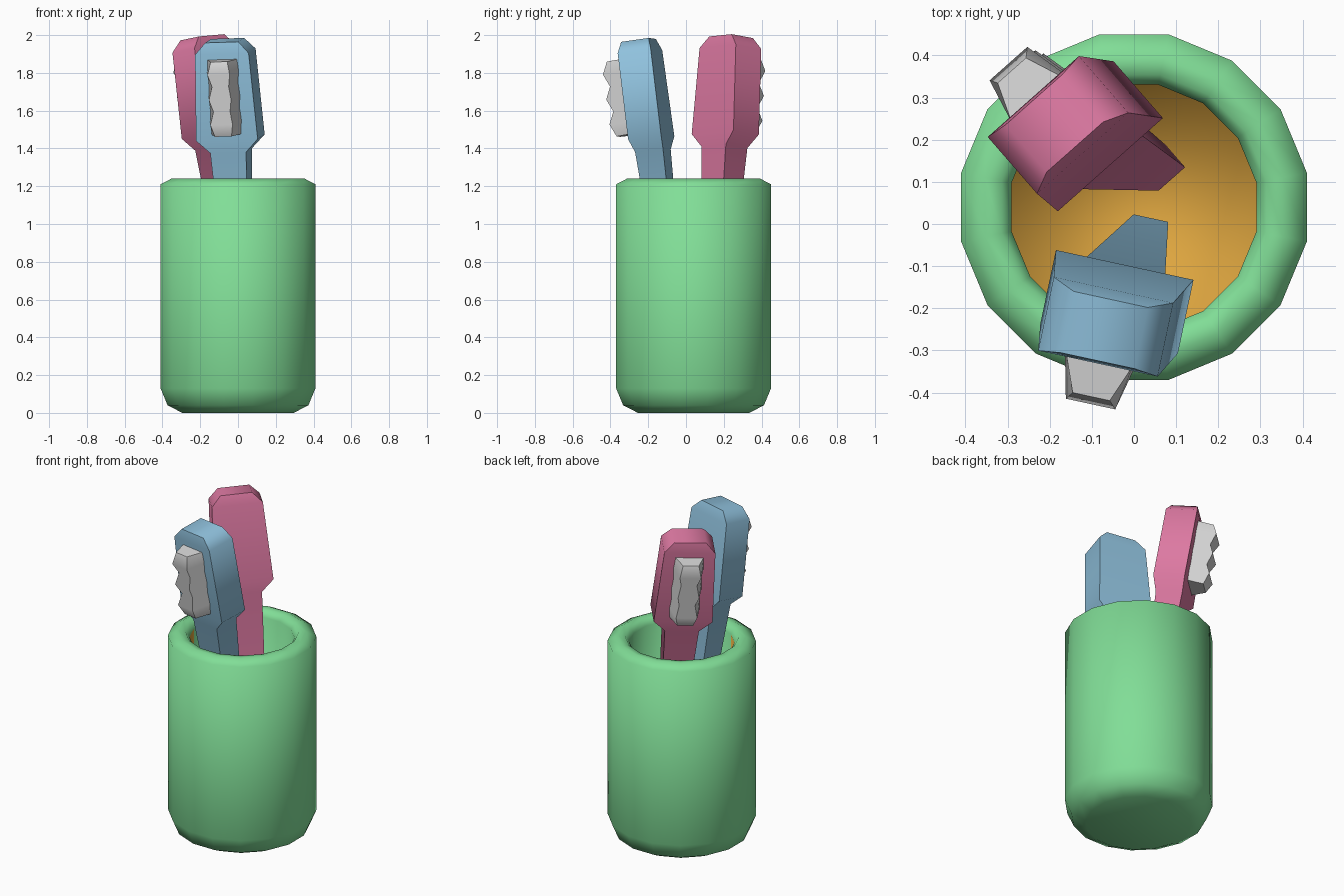
import bpy, bmesh, math
from mathutils import Matrix, Vector

cube = bpy.data.objects.get("Cube")
if cube:
    bpy.data.objects.remove(cube, do_unlink=True)


def material(name, rgb):
    m = bpy.data.materials.new(name)
    m.use_nodes = True
    m.diffuse_color = (*rgb, 1)
    m.node_tree.nodes["Principled BSDF"].inputs["Base Color"].default_value = (*rgb, 1)
    return m


green = material("mint_green", (0.22, 0.73, 0.31))
orange = material("warm_orange", (0.73, 0.38, 0.05))
pink = material("rose_pink", (0.72, 0.19, 0.36))
blue = material("sky_blue", (0.28, 0.54, 0.73))
grey = material("bristle_grey", (0.68, 0.68, 0.68))


def loft(name, rings, mats):
    """Skin a stack of rings and cap both ends."""
    bm = bmesh.new()
    loops = [[bm.verts.new(p) for p in ring] for ring in rings]
    n = len(loops[0])
    for low, high in zip(loops, loops[1:]):
        for i in range(n):
            j = (i + 1) % n
            bm.faces.new((low[i], low[j], high[j], high[i]))
    bm.faces.new(loops[0][::-1])
    bm.faces.new(loops[-1])
    bmesh.ops.recalc_face_normals(bm, faces=bm.faces)
    mesh = bpy.data.meshes.new(name)
    bm.to_mesh(mesh)
    bm.free()
    obj = bpy.data.objects.new(name, mesh)
    bpy.context.collection.objects.link(obj)
    for m in mats:
        mesh.materials.append(m)
    return obj


def smooth(obj, degrees=None):
    bpy.ops.object.select_all(action='DESELECT')
    obj.select_set(True)
    bpy.context.view_layer.objects.active = obj
    if degrees:
        bpy.ops.object.shade_smooth_by_angle(angle=math.radians(degrees))
    else:
        bpy.ops.object.shade_smooth()


# Cup: sixteen-sided hollow turned profile (radius, height)
SIDES = 16
STEP = math.tau / SIDES
FLOOR = 0.12
profile = [(0.30, 0), (0.38, 0.04), (0.418, 0.13), (0.418, 1.21),
           (0.36, 1.24), (0.32, 1.235), (0.296, 1.20), (0.296, FLOOR)]
cup = loft("cup", [[(r * math.cos((i + 0.5) * STEP), r * math.sin((i + 0.5) * STEP), z)
                    for i in range(SIDES)] for r, z in profile], [green, orange])
# Orange inner floor and a narrow strip of the inner wall
for f in cup.data.polygons:
    c = f.center
    turn = math.degrees(math.atan2(c.y, c.x)) % 360
    inner = c.xy.length < 0.31 and FLOOR - 0.01 < c.z < 1.21
    if inner and (f.normal.z > 0.5 or 195 < turn < 230):
        f.material_index = 1
cup.location = (0, 0.04, 0)
smooth(cup)


def section(z, tip, base, front, back):
    """Four-cornered slice; front half-width is tip, back half-width is base."""
    return [(-tip, -front, z), (tip, -front, z), (base, back, z), (-base, back, z)]


def brush(name, mat, place, heading, forward, side):
    # Leaning frame, with the bristles on the local -y side
    turn = Matrix.Rotation(math.radians(heading), 3, 'Z')
    up = (turn @ Vector((side, -forward, 1))).normalized()
    x = turn @ Vector((1, 0, 0))
    x = (x - up * x.dot(up)).normalized()
    pose = Matrix((x, up.cross(x), up)).transposed().to_4x4()
    pose.translation = place

    # Tapered handle flaring into a chamfer-topped head
    outline = [(0, 0.042, 0.035), (1.20, 0.097, 0.076), (1.27, 0.167, 0.09),
               (1.73, 0.145, 0.09), (1.79, 0.09, 0.075)]
    body = loft(name + "_handle", [section(z, w, w, t, t) for z, w, t in outline], [mat])
    body.matrix_world = pose
    smooth(body, 50)

    # Bristle block with three rounded tufts
    rings = []
    for i in range(7):
        tuft = i % 2
        rings.append(section(1.30 + 0.4 * i / 6, 0.045 + 0.015 * tuft,
                             0.082 + 0.006 * tuft, 0.175 + 0.027 * tuft, -0.08))
    hair = loft(name + "_bristles", rings, [grey])
    hair.matrix_world = pose
    smooth(hair, 50)


brush("blue_brush", blue, (0.033, -0.02, 0.2), -12, 0.14, -0.03)
brush("pink_brush", pink, (0.067, 0.133, 0.22), 221, 0.14, 0.07)
